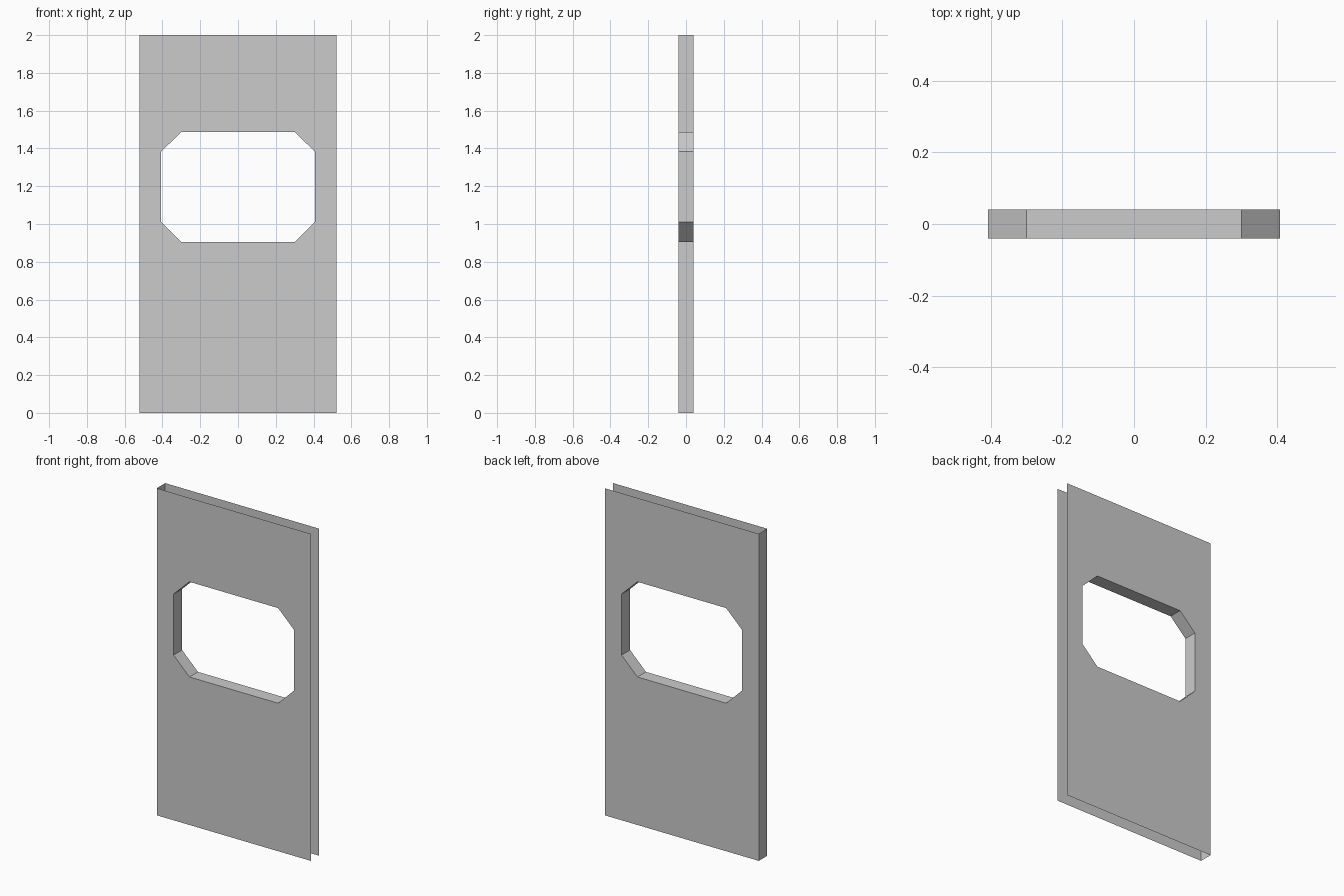
import bpy, bmesh

if "Cube" in bpy.data.objects:
    bpy.data.objects.remove(bpy.data.objects["Cube"])

HALF_W, HEIGHT, HALF_D = 0.521, 2.0, 0.041
HOLE_X, CUT_X = 0.407, 0.30          # opening half width, and where the corner cuts start
Z0, Z1, Z2, Z3 = 0.905, 1.01, 1.383, 1.487

# Outline corners and the eight-sided opening, both anticlockwise from bottom left
outer = [(-HALF_W, 0), (HALF_W, 0), (HALF_W, HEIGHT), (-HALF_W, HEIGHT)]
hole = [(-CUT_X, Z0), (CUT_X, Z0), (HOLE_X, Z1), (HOLE_X, Z2),
        (CUT_X, Z3), (-CUT_X, Z3), (-HOLE_X, Z2), (-HOLE_X, Z1)]

bm = bmesh.new()


def sheet(y):
    """Flat sheet with the opening: one quad per side, one triangle per cut corner."""
    o = [bm.verts.new((x, y, z)) for x, z in outer]
    h = [bm.verts.new((x, y, z)) for x, z in hole]
    for i in range(4):
        faces = [(o[i], o[(i + 1) % 4], h[2 * i + 1], h[2 * i]),
                 (o[i], h[2 * i], h[2 * i - 1])]
        for f in faces:
            bm.faces.new(f if y < 0 else f[::-1])
    return o, h


# Front and back sheets
front_o, front_h = sheet(-HALF_D)
back_o, back_h = sheet(HALF_D)

# Walls around the opening
for i in range(8):
    j = (i + 1) % 8
    bm.faces.new((front_h[i], front_h[j], back_h[j], back_h[i]))

# Left edge is the only closed edge; top, bottom and right stay open
bm.faces.new((front_o[0], front_o[3], back_o[3], back_o[0]))

mesh = bpy.data.meshes.new("window_panel")
bm.to_mesh(mesh)
bm.free()
bpy.context.collection.objects.link(bpy.data.objects.new("window_panel", mesh))
